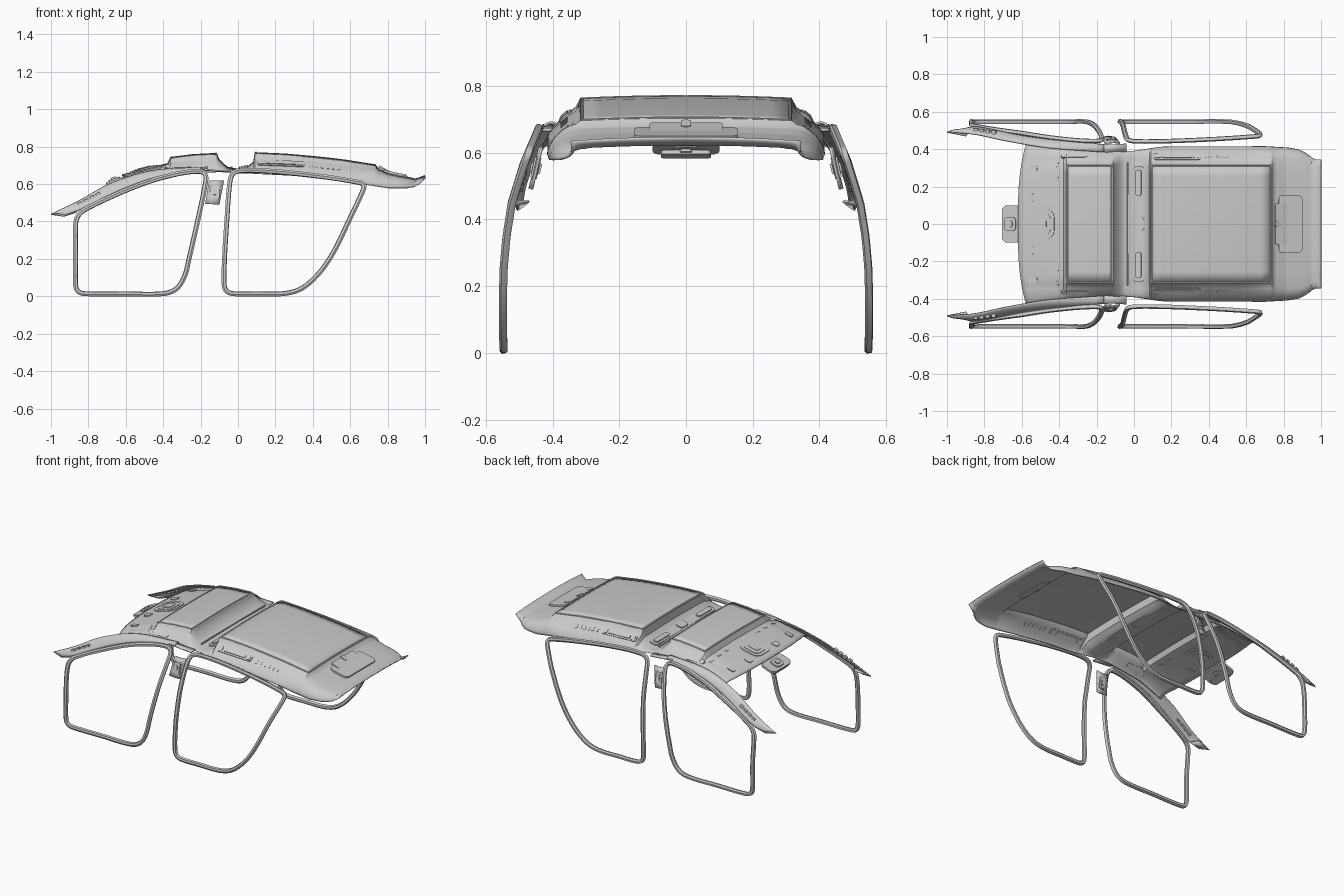
import bpy, bmesh, math
from mathutils import Vector, Matrix

if "Cube" in bpy.data.objects:
    bpy.data.objects.remove(bpy.data.objects["Cube"])

def interp(tab, x):
    if x <= tab[0][0]: return tab[0][1]
    for (a, p), (b, q) in zip(tab, tab[1:]):
        if x <= b: return p + (q - p) * (x - a) / (b - a)
    return tab[-1][1]

def finish(bm, name, angle=35):
    bmesh.ops.recalc_face_normals(bm, faces=bm.faces)
    me = bpy.data.meshes.new(name); bm.to_mesh(me); bm.free()
    ob = bpy.data.objects.new(name, me)
    bpy.context.collection.objects.link(ob)
    bpy.ops.object.select_all(action='DESELECT')
    ob.select_set(True); bpy.context.view_layer.objects.active = ob
    bpy.ops.object.shade_smooth_by_angle(angle=math.radians(angle))
    return ob

def loft(name, rows, wrap_rows=False, wrap_cols=False, thick=0):
    bm = bmesh.new()
    v = [[bm.verts.new(p) for p in r] for r in rows]
    n, m = len(v), len(v[0])
    for i in range(n if wrap_rows else n - 1):
        for j in range(m if wrap_cols else m - 1):
            a, b = (i + 1) % n, (j + 1) % m
            bm.faces.new((v[i][j], v[a][j], v[a][b], v[i][b]))
    ob = finish(bm, name)
    if thick:
        mod = ob.modifiers.new("thickness", 'SOLIDIFY'); mod.thickness = thick; mod.offset = 0
    return ob

def spline(pts, closed=True, k=6):
    pts = [Vector(p) for p in pts]; n = len(pts); out = []
    g = (lambda i: pts[i % n]) if closed else (lambda i: pts[max(0, min(n - 1, i))])
    for i in range(n if closed else n - 1):
        p0, p1, p2, p3 = g(i - 1), g(i), g(i + 1), g(i + 2)
        d = (p2 - p1).length
        m1 = (p2 - p0).normalized() * d; m2 = (p3 - p1).normalized() * d
        for s in range(k):
            t = s / k
            out.append(p1 * (2*t**3 - 3*t*t + 1) + m1 * (t**3 - 2*t*t + t) + p2 * (3*t*t - 2*t**3) + m2 * (t**3 - t*t))
    if not closed: out.append(pts[-1])
    return out

def tube(name, path, up, section):
    up = Vector(up); n = len(path); rows = []
    for i, p in enumerate(path):
        t = (path[(i + 1) % n] - path[i - 1]).normalized()
        side = t.cross(up).normalized()
        rows.append([p + side * a + up * b for a, b in section])
    return loft(name, rows, True, True)

# ---- headliner height field: centre line, shoulder, and outer edge along x ----
CENTRE = [(-.62, .640), (-.375, .700), (-.36, .732), (-.24, .747), (-.115, .753), (-.105, .725), (-.06, .682),
          (0, .670), (.05, .680), (.085, .710), (.092, .757), (.25, .750), (.4, .737), (.55, .721), (.735, .692),
          (.75, .67), (.8, .65), (.95, .618), (1, .636)]
SHOULDER = [(-.62, .638), (-.375, .695), (-.36, .716), (-.115, .735), (-.06, .68), (0, .669), (.05, .678), (.085, .705),
            (.092, .735), (.4, .722), (.735, .683), (.75, .668), (.8, .648), (.95, .616), (1, .635)]
EDGE_Y = [(-.62, .435), (-.4, .41), (-.15, .385), (0, .388), (.15, .41), (.7, .412), (.82, .405), (.88, .395),
          (.93, .37), (.96, .34), (1, .342)]
EDGE_Z = [(-.62, .605), (-.4, .65), (-.1, .665), (0, .66), (.3, .645), (.6, .61), (.8, .578), (.93, .578), (.97, .60), (1, .632)]
ROUND = [(-.4, 1), (-.34, .25), (-.12, .25), (-.05, 1), (.06, 1), (.1, .25), (.6, .4), (.8, 1)]

def section(x):
    ye, ze = interp(EDGE_Y, x), interp(EDGE_Z, x)
    zc, zs, rd = interp(CENTRE, x), interp(SHOULDER, x), interp(ROUND, x)
    ys = min(.328, .86 * ye)
    half = [(ys * f, zc + .008 * (1 - f * f)) for f in (0, .2, .4, .6, .8, .965)] + [(ys, zs)]
    for k in range(1, 9):
        a = k / 8 * math.pi / 2
        fall = rd * math.cos(a) + (1 - rd) * (1 - math.sin(a))
        half.append((ys + (ye - ys) * math.sin(a), ze + (zs - ze) * fall))
    return half

def height(x, y): return interp(section(x), abs(y))

xs = sorted({round(-.62 + .03 * i, 3) for i in range(55)} | {a for a, _ in CENTRE})
rows = []
for x in xs:
    h = section(x)
    full = [(-y, z) for y, z in reversed(h[1:])] + h
    rows.append([(x + .045 * (abs(y) / .43) ** 3 * max(0, (-.37 - x) / .25), y, z) for y, z in full])
loft("headliner", rows, thick=.008)

# ---- sunroof glass and raised rims ----
def roof_z(x, y): return interp(CENTRE, x) + .008 * (1 - (y / .328) ** 2)

for name, x0, x1 in (("front", -.357, -.118), ("rear", .096, .731)):
    hy, r, path = .314, .012, []
    for cx, cy, a0 in ((x1 - r, hy - r, 0), (x0 + r, hy - r, 90), (x0 + r, r - hy, 180), (x1 - r, r - hy, 270)):
        for k in range(5):
            a = math.radians(a0 + k * 22.5)
            path.append((cx + r * math.cos(a), cy + r * math.sin(a)))
    fine = []
    for (ax, ay), (bx, by) in zip(path, path[1:] + path[:1]):
        k = max(1, int(math.hypot(bx - ax, by - ay) / .05))
        fine += [(ax + (bx - ax) * i / k, ay + (by - ay) * i / k) for i in range(k)]
    tube(name + "_sunroof_rim", [Vector((x, y, roof_z(x, y) + .002)) for x, y in fine], (0, 0, 1),
         [(-.004, -.006), (.004, -.006), (.004, .004), (.002, .006), (-.002, .006), (-.004, .004)])
    grid = [[(x, hy * .98 * j / 6, roof_z(x, hy * .98 * j / 6) + .003) for j in range(-6, 7)]
            for x in [x0 + (x1 - x0) * i / 12 for i in range(13)]]
    loft(name + "_sunroof_glass", grid, thick=.005)

# ---- fittings laid on the headliner surface ----
def fitting(name, x, y, lx, ly, h, dz=0, bev=.3, z=None, slope=None):
    e = .02
    sx = (height(x + e, y) - height(x - e, y)) / (2 * e) if slope is None else slope
    sy = 0 if abs(y) < .3 else (height(x, y + e/2) - height(x, y - e/2)) / e
    nx = Vector((1, 0, sx)).normalized(); ny = Vector((0, 1, sy)).normalized()
    nz = nx.cross(ny).normalized(); ny = nz.cross(nx)
    bm = bmesh.new(); bmesh.ops.create_cube(bm, size=1)
    for v in bm.verts: v.co = Vector((v.co.x * lx, v.co.y * ly, v.co.z * h))
    up = [ed for ed in bm.edges if abs(ed.verts[0].co.z - ed.verts[1].co.z) > h / 2]
    bmesh.ops.bevel(bm, geom=up, offset=min(lx, ly) * bev, segments=4, affect='EDGES', profile=.5)
    M = Matrix((nx, ny, nz)).transposed().to_4x4()
    M.translation = Vector((x, y, (height(x, y) if z is None else z))) + nz * dz
    bm.transform(M)
    return finish(bm, name)

# overhead console and mirror base
fitting("overhead_console_frame", -.50, 0, .155, .16, .016)
fitting("overhead_console_inset", -.50, 0, .115, .12, .022)
fitting("overhead_console_buttons", -.50, 0, .07, .06, .028)
fitting("mirror_base", -.655, 0, .105, .20, .014, z=.618, slope=.36)
fitting("mirror_base_socket", -.66, 0, .065, .075, .026, z=.618, slope=.36)
fitting("mirror_base_block", -.66, 0, .03, .035, .04, z=.618, slope=.36)
fitting("mirror_base_lower_cover", -.675, 0, .05, .15, .012, dz=-.01, z=.605, slope=.3)
# crossbar lamp and slots
fitting("crossbar_trim", .025, 0, .055, .62, .012, z=.683, slope=.2)
fitting("crossbar_lamp", .03, 0, .05, .075, .022, z=.685, slope=.2)
fitting("crossbar_seam", -.035, 0, .006, .66, .012, dz=.004)
# rear tray
fitting("rear_tray", .835, 0, .13, .31, .016, dz=.005, bev=.2)
fitting("rear_tray_lid", .785, 0, .07, .22, .022, dz=.004, bev=.15)
fitting("rear_tray_latch", .765, 0, .04, .03, .032, dz=.004)

for s, side in ((1, "left"), (-1, "right")):
    fitting(side + "_crossbar_slot", .025, s * .22, .032, .14, .022, z=.686, slope=.2, bev=.45)
    fitting(side + "_grab_handle_plate", .23, s * .358, .25, .044, .016)
    fitting(side + "_grab_handle_bar", .23, s * .358, .16, .024, .026)
    for k in (-1, 1):
        fitting(side + "_grab_handle_mount", .23 + k * .10, s * .358, .03, .03, .024)
    for k in range(6):
        fitting(side + "_speaker_slot", .39 + k * .03, s * .362, .016, .026, .012)
    fitting(side + "_front_handle_recess", -.32, s * .365, .14, .03, .014, bev=.45)
    fitting(side + "_visor_clip", -.555, s * .14, .045, .045, .016)
    fitting(side + "_visor_pivot", -.54, s * .30, .05, .03, .013)
    for k in range(3):
        fitting(side + "_visor_fastener", -.41, s * (.16 + .08 * k), .012, .03, .012)

    # ---- door seals: side curve y(z) bows outwards ----
    bow = [(0, .547), (.12, .549), (.25, .547), (.35, .538), (.45, .522), (.57, .485), (.64, .455), (.70, .43)]
    seal = [(-.013, -.006), (-.006, -.012), (.008, -.012), (.013, -.002), (.013, .006), (.003, .012), (-.010, .010)]
    front = [(-.868, .06), (-.855, .027), (-.82, .014), (-.6, .013), (-.40, .014), (-.33, .04), (-.285, .11), (-.262, .2),
             (-.21, .43), (-.172, .62), (-.178, .655), (-.21, .668), (-.32, .655), (-.48, .612), (-.66, .54),
             (-.82, .462), (-.855, .43), (-.868, .385), (-.868, .2)]
    rear = [(-.074, .06), (-.06, .027), (-.025, .014), (.1, .013), (.25, .015), (.34, .042), (.43, .12), (.51, .235),
            (.6, .42), (.672, .575), (.67, .598), (.64, .61), (.45, .64), (.2, .667), (.03, .673), (-.022, .66),
            (-.042, .62), (-.06, .4), (-.072, .2)]
    for name, pts in (("front", front), ("rear", rear)):
        flat = spline([(x, 0, z) for x, z in pts])
        path = [Vector((p.x, s * interp(bow, p.z), p.z)) for p in flat]
        tube(f"{side}_{name}_door_seal", path, (0, s, 0), seal)

    # ---- windscreen pillar trim ----
    low = spline([(-.93, .505, .432), (-.84, .518, .465), (-.6, .472, .578), (-.4, .445, .645), (-.16, .425, .68)], False)
    top = spline([(-1, .492, .437), (-.85, .478, .51), (-.68, .443, .603), (-.45, .405, .672), (-.16, .385, .685)], False)
    prow = []
    for a, b in zip(low, top):
        row = []
        for k in range(7):
            t = k / 6; p = a.lerp(b, t)
            p += Vector((0, .35, .94)) * (.008 * math.sin(math.pi * t))
            row.append((p.x, s * p.y, p.z))
        prow.append(row)
    loft(side + "_windscreen_pillar_trim", prow, thick=.007)
    # inward lip at the foot of the pillar and clips behind the trim
    loft(side + "_pillar_foot_lip", [[(-1, s * .490, .438), (-.93, s * .507, .428)],
                                     [(-.90, s * .470, .455), (-.86, s * .515, .452)]], thick=.006)
    c = low[5].lerp(top[5], .5)
    for k in range(4):
        q = Vector((c.x + .02 + .032 * k, c.y - .004 * k, c.z + .018 + .0165 * k))
        bm = bmesh.new()
        bmesh.ops.create_cube(bm, size=1, matrix=Matrix.Translation((q.x, s * q.y, q.z))
                              @ Matrix.Rotation(-.48, 4, 'Y') @ Matrix.Diagonal((.024, .022, .014, 1)))
        finish(bm, side + "_pillar_clip")

    # ---- centre pillar belt plate ----
    loft(side + "_belt_plate", [[(-.155 - .02 * t, s * (.432 + .03 * t), .617 - .122 * t),
                                 (-.115 - .02 * t, s * (.438 + .03 * t), .617 - .124 * t),
                                 (-.075 - .025 * t, s * (.432 + .03 * t), .617 - .127 * t)]
                                for t in (0, .25, .5, .75, 1)], thick=.008)
    for nm, w, hh, dep in (("belt_guide", .05, .075, .014), ("belt_slider", .022, .04, .026)):
        bm = bmesh.new()
        bmesh.ops.create_cube(bm, size=1, matrix=Matrix.Translation((-.124, s * .45, .555))
                              @ Matrix.Rotation(s * .22, 4, 'X') @ Matrix.Diagonal((w, dep + .006, hh, 1)))
        bmesh.ops.bevel(bm, geom=bm.edges[:], offset=.005, segments=2, affect='EDGES')
        finish(bm, f"{side}_{nm}")
    # joining tab between roof edge and seals
    loft(side + "_roof_edge_tab", [[(-.2, s * .385, .676), (-.2, s * .43, .682)], [(-.12, s * .383, .672), (-.12, s * .425, .672)],
                                   [(-.04, s * .385, .668), (-.04, s * .43, .668)]], thick=.008)
